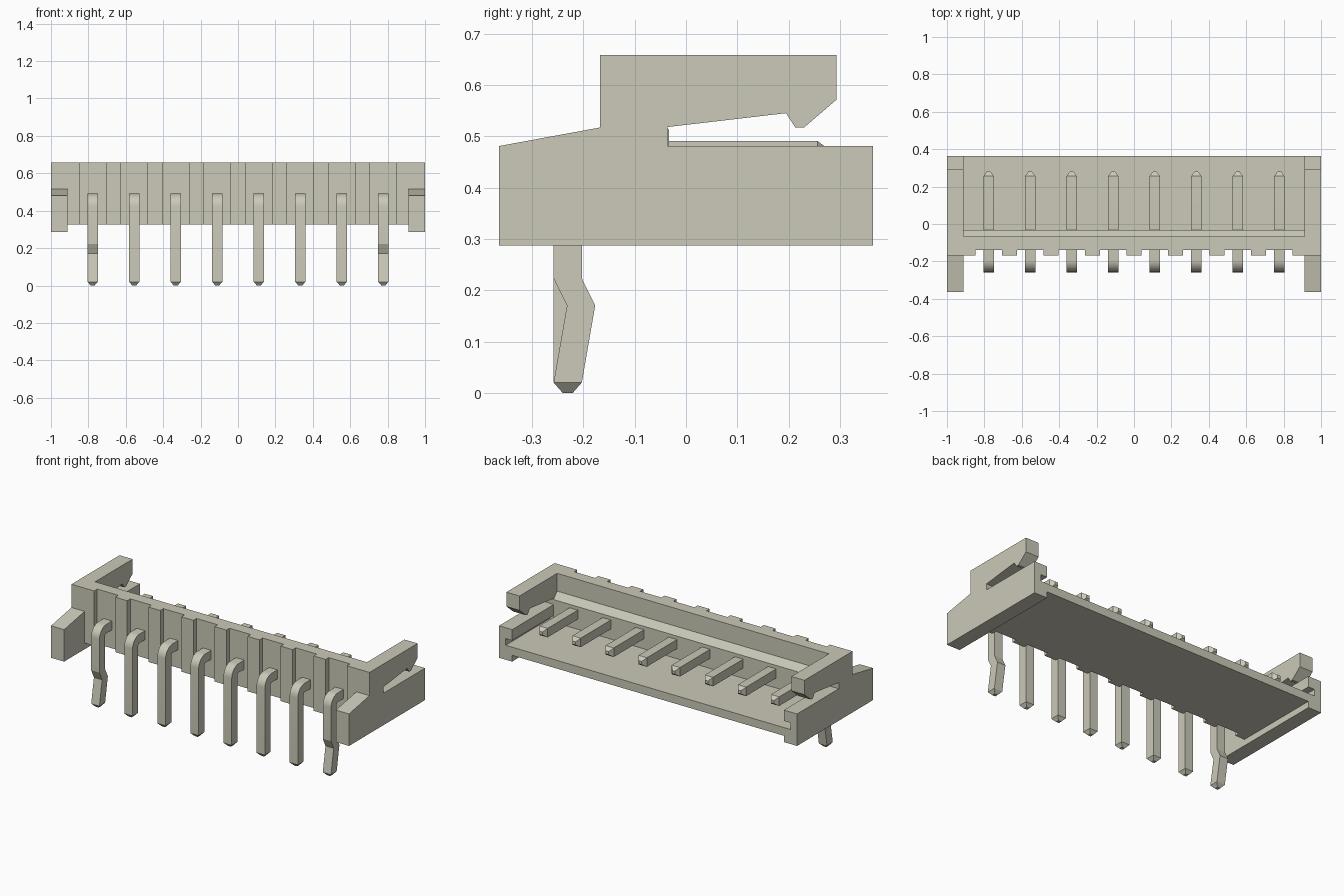
import bpy, bmesh, math

if "Cube" in bpy.data.objects:
    bpy.data.objects.remove(bpy.data.objects["Cube"], do_unlink=True)

beige = bpy.data.materials.new("warm beige")
beige.use_nodes = True
colour = (0.6, 0.585, 0.48, 1)
beige.diffuse_color = colour
beige.node_tree.nodes["Principled BSDF"].inputs["Base Color"].default_value = colour


def loft(name, rings):
    """Join rings of equal length and close both ends."""
    bm = bmesh.new()
    loops = [[bm.verts.new(p) for p in ring] for ring in rings]
    n = len(loops[0])
    for a, b in zip(loops, loops[1:]):
        for i in range(n):
            j = (i + 1) % n
            bm.faces.new((a[i], a[j], b[j], b[i]))
    bm.faces.new(loops[0][::-1])
    bm.faces.new(loops[-1])
    bmesh.ops.recalc_face_normals(bm, faces=bm.faces)
    mesh = bpy.data.meshes.new(name)
    bm.to_mesh(mesh)
    bm.free()
    mesh.materials.append(beige)
    obj = bpy.data.objects.new(name, mesh)
    bpy.context.collection.objects.link(obj)
    return obj


def extrude(name, profile, x0, x1):
    """Extrude a (y, z) outline along x."""
    return loft(name, [[(x, y, z) for y, z in profile] for x in (x0, x1)])


def box(name, x0, x1, y0, y1, z0, z1):
    return extrude(name, [(y0, z0), (y1, z0), (y1, z1), (y0, z1)], x0, x1)


PIN_XS = [(i - 3.5) * 0.222 for i in range(8)]
INNER = 0.912          # inside face of the end brackets
BASE, TOP = 0.325, 0.658
FLOOR = 0.375
FRONT, RECESS = -0.168, -0.138

# End brackets with an overhanging latch arm and a groove above the floor
bracket = [(-0.364, 0.287), (0.364, 0.287), (0.364, 0.481), (-0.036, 0.481),
           (-0.036, 0.518), (0.195, 0.545), (0.213, 0.517), (0.23, 0.517),
           (0.293, 0.571), (0.293, TOP), (FRONT, TOP), (FRONT, 0.517), (-0.364, 0.481)]
groove = box("groove_cutter", -0.955, 0.955, -0.06, 0.4, FLOOR, 0.415)
groove.hide_render = True
groove.hide_viewport = True
groove.display_type = 'WIRE'
for side, sign in (("left", 1), ("right", -1)):
    end = extrude(side + "_bracket", bracket, sign * INNER, sign)
    cut = end.modifiers.new("groove", 'BOOLEAN')
    cut.operation = 'DIFFERENCE'
    cut.solver = 'EXACT'
    cut.object = groove

# Wall and floor in one section, with a sloped ledge inside
shell = [(RECESS, BASE), (0.364, BASE), (0.364, FLOOR), (-0.033, FLOOR),
         (-0.033, 0.512), (-0.067, 0.55), (-0.067, TOP), (RECESS, TOP)]
extrude("wall_and_floor", shell, -INNER, INNER)

# Raised ribs on the front wall, between the pins
edges = [-INNER] + [x + d for x in PIN_XS for d in (-0.071, 0.071)] + [INNER]
for i in range(0, len(edges), 2):
    box("front_rib", edges[i], edges[i + 1], FRONT, RECESS, BASE, TOP)


# Bent pins: each station is (lower/back point, upper/front point, half width)
def pin(x, kinked):
    w, t = 0.0275, 0.055
    front, top, inner_r = -0.258, 0.491, 0.012
    back, low = front + t, top - t
    mid = front + t / 2
    stations = [((mid + 0.01, 0), (mid - 0.01, 0), 0.01),
                ((back, 0.02), (front, 0.02), w)]
    if kinked:
        stations += [((back + 0.026, 0.17), (front + 0.026, 0.17), w),
                     ((back, 0.223), (front, 0.223), w)]
    cy, cz = back + inner_r, low - inner_r
    for k in range(9):
        a = math.pi / 2 * k / 8
        ring = [(cy - r * math.cos(a), cz + r * math.sin(a))
                for r in (inner_r, inner_r + t)]
        stations.append((ring[0], ring[1], w))
    stations += [((0.256, low), (0.256, top), w),
                 ((0.28, low + 0.018), (0.28, top - 0.018), 0.01)]
    rings = [[(x - h, *a), (x + h, *a), (x + h, *b), (x - h, *b)]
             for a, b, h in stations]
    obj = loft("pin", rings)
    bpy.ops.object.select_all(action='DESELECT')
    obj.select_set(True)
    bpy.context.view_layer.objects.active = obj
    bpy.ops.object.shade_smooth_by_angle(angle=math.radians(25))


for i, x in enumerate(PIN_XS):
    pin(x, i in (0, len(PIN_XS) - 1))
